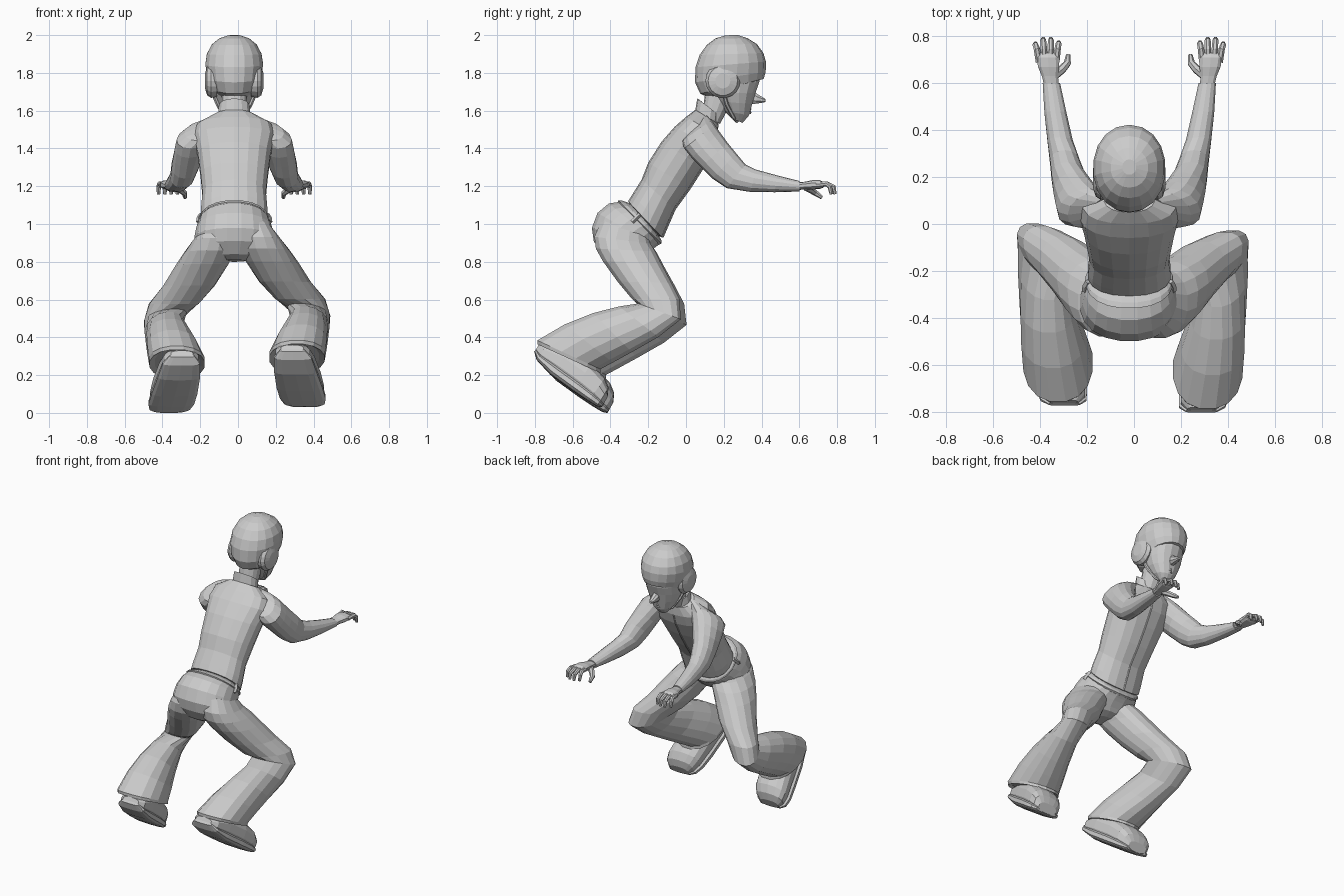
import bpy, bmesh, math
from mathutils import Vector

CX = -0.02  # body centre line


def place(p, side, axis, shift):
    x, y, z = p
    return Vector((axis + side * (x - axis), y + shift[0], z + shift[1]))


def skin(name, loops, bm):
    """Bridge the vertex loops, cap both ends and make the object."""
    n = len(loops[0])
    for a, b in zip(loops, loops[1:]):
        for i in range(n):
            j = (i + 1) % n
            bm.faces.new((a[i], a[j], b[j], b[i]))
    bm.faces.new(loops[0])
    bm.faces.new(loops[-1])
    bmesh.ops.recalc_face_normals(bm, faces=bm.faces)
    me = bpy.data.meshes.new(name)
    bm.to_mesh(me)
    bm.free()
    ob = bpy.data.objects.new(name, me)
    bpy.context.collection.objects.link(ob)
    return ob


def loft(name, rings, n=14, power=2.2, side=1, axis=CX, shift=(0, 0), ramp=0):
    """Skin rings given as (x centre, half width, y0, z0, y1, z1[, skew]): the
    two points are the ring's extremes in the side view, skew slides the
    second one sideways. The shift fades in over the first 'ramp' rings."""
    bm = bmesh.new()
    loops = []
    for k, (xc, hx, y0, z0, y1, z1, *skew) in enumerate(rings):
        w = min(1, k / ramp) if ramp else 1
        sk = skew[0] if skew else 0
        loop = []
        for i in range(n):
            a = 2 * math.pi * (i + 0.5) / n
            c, s = math.cos(a), math.sin(a)
            u = math.copysign(abs(c) ** (2 / power), c)
            v = (math.copysign(abs(s) ** (2 / power), s) + 1) / 2
            p = (xc + hx * u + sk * (v - .5), y0 + (y1 - y0) * v, z0 + (z1 - z0) * v)
            loop.append(bm.verts.new(place(p, side, axis, (shift[0] * w, shift[1] * w))))
        loops.append(loop)
    return skin(name, loops, bm)


def tube(name, pts, radii, n=7, side=1, axis=CX):
    """Round tapered tube through a few points."""
    bm = bmesh.new()
    P = [place(p, side, axis, (0, 0)) for p in pts]
    ref = Vector((1, 0, 0))
    if abs((P[-1] - P[0]).normalized().x) > 0.8:
        ref = Vector((0, 0, 1))
    loops = []
    for k, p in enumerate(P):
        t = (P[min(k + 1, len(P) - 1)] - P[max(k - 1, 0)]).normalized()
        u = t.cross(ref).normalized()
        v = t.cross(u)
        loops.append([bm.verts.new(p + radii[k] * (u * math.cos(2 * math.pi * i / n)
                      + v * math.sin(2 * math.pi * i / n))) for i in range(n)])
    return skin(name, loops, bm)


# Jacket, leaning forward
loft("jacket", [(CX, .165, -.29, 1.10, -.14, .935), (CX, .178, -.307, 1.12, -.125, .928),
                (CX, .178, -.285, 1.155, -.105, .975), (CX, .17, -.235, 1.235, -.06, 1.08),
                (CX, .18, -.20, 1.325, .02, 1.19), (CX, .195, -.13, 1.435, .09, 1.30),
                (CX, .215, -.06, 1.515, .145, 1.40), (CX, .20, .0, 1.567, .168, 1.47),
                (CX, .11, .05, 1.605, .172, 1.53)], n=18, power=2.3)
loft("collar", [(CX, .09, .045, 1.58, .17, 1.51), (CX, .083, .06, 1.665, .178, 1.575),
                (CX, .07, .075, 1.655, .168, 1.575), (CX, .068, .075, 1.61, .16, 1.55)])
tube("zip", [(CX, -.125, .93), (CX, -.06, 1.08), (CX, .02, 1.19), (CX, .09, 1.30),
             (CX, .145, 1.40), (CX, .168, 1.47)], [.006] * 6, n=6)
loft("neck", [(CX, .065, .085, 1.58, .18, 1.53), (CX, .068, .11, 1.75, .25, 1.66)])

# Trouser seat and waistband
loft("seat", [(CX, .16, -.29, 1.10, -.14, .94), (CX, .178, -.34, 1.12, -.135, .91),
              (CX, .19, -.41, 1.11, -.14, .89), (CX, .202, -.47, 1.06, -.155, .88),
              (CX, .213, -.50, .98, -.175, .865), (CX, .20, -.49, .91, -.21, .835),
              (CX, .14, -.45, .84, -.23, .815), (CX, .06, -.40, .81, -.28, .80)], n=20)
loft("waistband", [(CX, .172, -.30, 1.112, -.135, .925), (CX, .184, -.335, 1.124, -.128, .91),
                   (CX, .188, -.36, 1.127, -.128, .895), (CX, .17, -.36, 1.10, -.14, .89)], n=20)
for side in (1, -1):
    tube("belt_loop", [(.157, -.245, 1.05), (.168, -.265, 1.03), (.170, -.285, 1.01)],
         [.012] * 3, n=4, side=side)

# Face
loft("face", [(CX, .12, .13, 1.80, .395, 1.80), (CX, .12, .13, 1.74, .39, 1.75),
              (CX, .115, .14, 1.69, .37, 1.695), (CX, .098, .165, 1.65, .352, 1.635),
              (CX, .07, .20, 1.60, .335, 1.575), (CX, .035, .24, 1.56, .30, 1.535)], n=16)
loft("nose", [(CX, .026, .335, 1.63, .345, 1.72), (CX, .026, .37, 1.635, .378, 1.69),
              (CX, .02, .40, 1.64, .405, 1.673), (CX, .01, .42, 1.645, .422, 1.662)], n=8)
for z in (1.608, 1.59):
    tube("lip", [(CX - .035, .325, z), (CX, .338, z), (CX + .035, .325, z)],
         [.004, .009, .004], n=6)

# Helmet with ear pads and chin strap
loft("helmet", [(CX, .105, .13, 1.665, .385, 1.765), (CX, .122, .075, 1.69, .411, 1.768),
                (CX, .143, .048, 1.75, .422, 1.805), (CX, .155, .05, 1.83, .423, 1.86),
                (CX, .147, .072, 1.895, .41, 1.905), (CX, .12, .11, 1.948, .375, 1.953),
                (CX, .08, .155, 1.982, .325, 1.984), (CX, .03, .21, 1.999, .275, 2.0)],
     n=18, power=2.1)
for side in (1, -1):
    tube("ear_pad", [(CX + .09, .195, 1.758), (CX + .122, .195, 1.758),
                     (CX + .143, .195, 1.758), (CX + .155, .195, 1.758)],
         [.085, .092, .078, .04], n=18, side=side)
    tube("chin_strap", [(CX + .112, .20, 1.69), (CX + .088, .215, 1.635),
                        (CX + .05, .25, 1.568), (CX, .27, 1.545)],
         [.011] * 4, n=6, side=side)

for side, label in ((1, "right"), (-1, "left")):
    # Arms reaching forward, shoulders blended into the jacket
    loft("sleeve_" + label, [
        (.07, .06, .02, 1.50, .11, 1.575), (.14, .10, -.02, 1.44, .135, 1.55, -.05),
        (.18, .10, -.01, 1.40, .152, 1.525, -.06),
        (.2, .092, .03, 1.35, .18, 1.485, -.04), (.22, .083, .08, 1.30, .22, 1.43, -.02),
        (.24, .073, .14, 1.24, .265, 1.375), (.255, .064, .215, 1.19, .315, 1.315),
        (.275, .055, .34, 1.17, .37, 1.288), (.295, .048, .47, 1.168, .48, 1.258),
        (.312, .038, .60, 1.172, .60, 1.228)], side=side, power=2.1)
    # Hand with curled fingers and thumb
    loft("hand_" + label, [
        (.312, .032, .59, 1.18, .59, 1.22), (.318, .036, .63, 1.183, .63, 1.224),
        (.324, .047, .67, 1.183, .67, 1.232), (.327, .05, .71, 1.186, .71, 1.232),
        (.328, .042, .728, 1.193, .728, 1.222)], n=10, power=2.6, side=side)
    for k, tip in enumerate((.785, .80, .80, .78)):
        x, spread = .292 + .024 * k, (k - 1.2) * .009
        tube("finger_" + label, [(x, .69, 1.207), (x + spread * .6, .745, 1.213),
                                 (x + spread, tip - .018, 1.196), (x + spread, tip - .01, 1.158)],
             [.015, .014, .013, .009], side=side)
    tube("thumb_" + label, [(.297, .635, 1.195), (.266, .66, 1.182), (.244, .685, 1.165),
                            (.24, .72, 1.14)], [.02, .019, .016, .01], side=side)

    # Flared trouser leg, bent at the knee; left leg sits slightly lower and forward
    opts = dict(side=side, axis=-.005, shift=(-.015 * side, .015 * side))
    loft("trouser_leg_" + label, [
        (.085, .09, -.45, 1.02, -.20, .94), (.11, .12, -.485, .93, -.185, .895),
        (.14, .133, -.475, .865, -.155, .85, .03), (.18, .135, -.435, .795, -.125, .79, .05),
        (.25, .13, -.355, .685, -.065, .68, .08),
        (.33, .118, -.275, .59, -.02, .59, .11), (.375, .1, -.24, .565, -.01, .48, .10),
        (.382, .098, -.34, .55, -.13, .385, .06), (.36, .118, -.48, .515, -.27, .305, .02),
        (.335, .138, -.63, .455, -.37, .25), (.314, .15, -.775, .37, -.435, .215),
        (.312, .148, -.775, .35, -.435, .195), (.312, .12, -.75, .355, -.46, .21)],
        n=16, ramp=6, **opts)
    # Shoe pointing down to the toe, and its sole
    shoe = [(.287, .06, -.785, .31, -.765, .345), (.29, .092, -.772, .265, -.72, .35),
            (.303, .106, -.70, .187, -.60, .33), (.326, .115, -.58, .10, -.485, .25),
            (.343, .115, -.50, .047, -.415, .17), (.352, .1, -.455, .02, -.395, .12),
            (.355, .07, -.43, .015, -.40, .07)]
    loft("shoe_" + label, shoe, power=2.5, **opts)
    sole = [(x, h + .008, a - .004, b, a + (c - a) * .35, b + (d - b) * .35)
            for x, h, a, b, c, d in shoe]
    loft("sole_" + label, sole, power=3.2, **opts)
